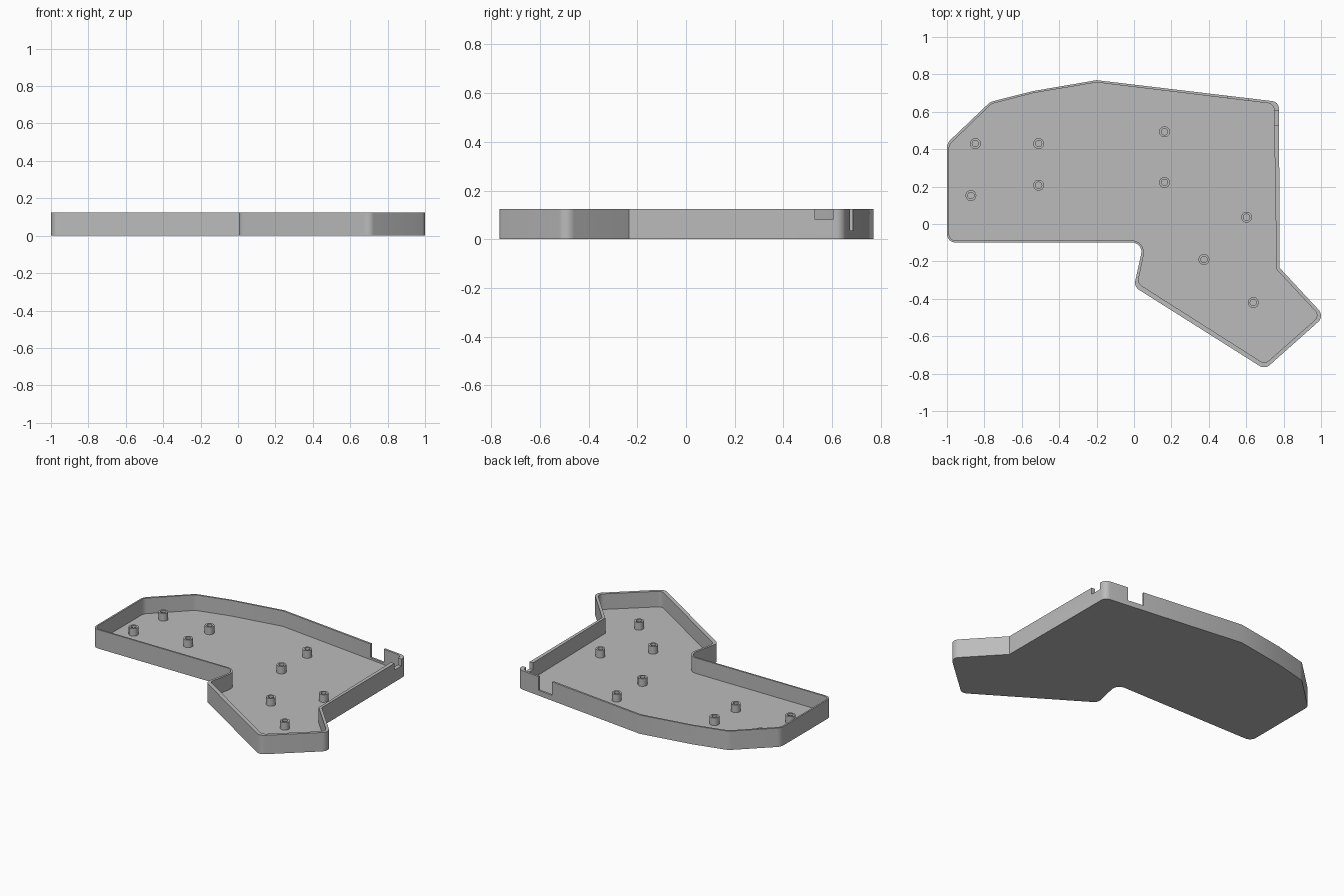
import bpy, bmesh, math
from mathutils import Vector, Matrix

if "Cube" in bpy.data.objects:
    bpy.data.objects.remove(bpy.data.objects["Cube"], do_unlink=True)

HEIGHT, FLOOR, POST_TOP = 0.125, 0.022, 0.072

grey = bpy.data.materials.new("plain grey")
grey.use_nodes = True
colour = (0.5, 0.5, 0.5, 1)
grey.diffuse_color = colour
grey.node_tree.nodes["Principled BSDF"].inputs["Base Color"].default_value = colour


def finish(name, bm):
    bmesh.ops.recalc_face_normals(bm, faces=bm.faces)
    mesh = bpy.data.meshes.new(name)
    bm.to_mesh(mesh)
    bm.free()
    mesh.materials.append(grey)
    obj = bpy.data.objects.new(name, mesh)
    bpy.context.collection.objects.link(obj)
    return obj


def smooth(obj):
    bpy.ops.object.select_all(action="DESELECT")
    obj.select_set(True)
    bpy.context.view_layer.objects.active = obj
    bpy.ops.object.shade_smooth_by_angle(angle=math.radians(20))


def rounded(corners, steps=8):
    """Replace each (x, y, radius) corner with an arc."""
    out = []
    for i, (x, y, r) in enumerate(corners):
        p = Vector((x, y))
        a = (Vector(corners[i - 1][:2]) - p).normalized()
        b = (Vector(corners[(i + 1) % len(corners)][:2]) - p).normalized()
        if r == 0:
            out.append(p)
            continue
        half = a.angle(b) / 2
        centre = p + (a + b).normalized() * r / math.sin(half)
        start = p + a * r / math.tan(half) - centre
        end = p + b * r / math.tan(half) - centre
        sweep = start.angle_signed(end)
        for k in range(steps + 1):
            out.append(centre + Matrix.Rotation(-sweep * k / steps, 2) @ start)
    return out


# Tray: outer and inner outlines share the same corner order
outer = [(-1, 0.432, 0.06), (-0.768, 0.653, 0.06), (-0.543, 0.71, 0), (-0.2, 0.769, 0),
         (0.775, 0.653, 0.04), (0.779, -0.235, 0), (1.019, -0.493, 0.045),
         (0.7, -0.777, 0.045), (0, -0.335, 0.045), (0.052, -0.099, 0.05), (-1, -0.099, 0.045)]
inner = [(-0.989, 0.422, 0.05), (-0.762, 0.642, 0.05), (-0.538, 0.70, 0), (-0.2, 0.757, 0),
         (0.748, 0.642, 0.035), (0.762, -0.243, 0), (0.993, -0.491, 0.035),
         (0.7, -0.749, 0.035), (0.02, -0.317, 0.035), (0.068, -0.088, 0.065), (-0.989, -0.088, 0.035)]
bm = bmesh.new()
rings = [[bm.verts.new((p.x, p.y, z)) for p in rounded(shape)]
         for shape, z in ((outer, 0), (outer, HEIGHT), (inner, HEIGHT), (inner, FLOOR))]
count = len(rings[0])
for low, high in zip(rings, rings[1:]):
    for i in range(count):
        j = (i + 1) % count
        bm.faces.new((low[i], low[j], high[j], high[i]))
bm.faces.new(rings[0])
bm.faces.new(rings[3])
tray = finish("tray", bm)


# Cable openings in the back wall and the left wall
def cut(name, x, y, sx, sy, bottom, turn=0):
    bm = bmesh.new()
    bmesh.ops.create_cube(bm, size=1)
    top = HEIGHT + 0.05
    bm.transform(Matrix.Translation((x, y, (bottom + top) / 2)) @ Matrix.Rotation(turn, 4, "Z")
                 @ Matrix.Diagonal((sx, sy, top - bottom, 1)))
    cutter = finish(name, bm)
    mod = tray.modifiers.new(name, "BOOLEAN")
    mod.operation, mod.solver, mod.object = "DIFFERENCE", "EXACT", cutter
    bpy.context.view_layer.objects.active = tray
    bpy.ops.object.modifier_apply(modifier=mod.name)
    bpy.data.objects.remove(cutter, do_unlink=True)


cut("back_opening", 0.555, 0.679, 0.11, 0.07, 0.035, math.atan(-0.12))
cut("side_opening", 0.765, 0.567, 0.07, 0.075, 0.08)
smooth(tray)

# Hollow screw posts
posts = [(-0.848, 0.43), (-0.51, 0.43), (-0.872, 0.152), (-0.51, 0.207), (0.163, 0.493),
         (0.163, 0.222), (0.602, 0.036), (0.374, -0.19), (0.638, -0.42)]
profile = [(0.029, FLOOR - 0.005), (0.029, POST_TOP), (0.017, POST_TOP), (0.017, FLOOR - 0.005)]
for n, (x, y) in enumerate(posts):
    bm = bmesh.new()
    verts = [bm.verts.new((r, 0, z)) for r, z in profile]
    edges = [bm.edges.new(pair) for pair in zip(verts, verts[1:])]
    bmesh.ops.spin(bm, geom=verts + edges, cent=(0, 0, 0), axis=(0, 0, 1),
                   angle=math.tau, steps=24)
    bmesh.ops.remove_doubles(bm, verts=bm.verts, dist=0.0001)
    post = finish(f"screw_post_{n + 1}", bm)
    post.location = (x, y, 0)
    smooth(post)
